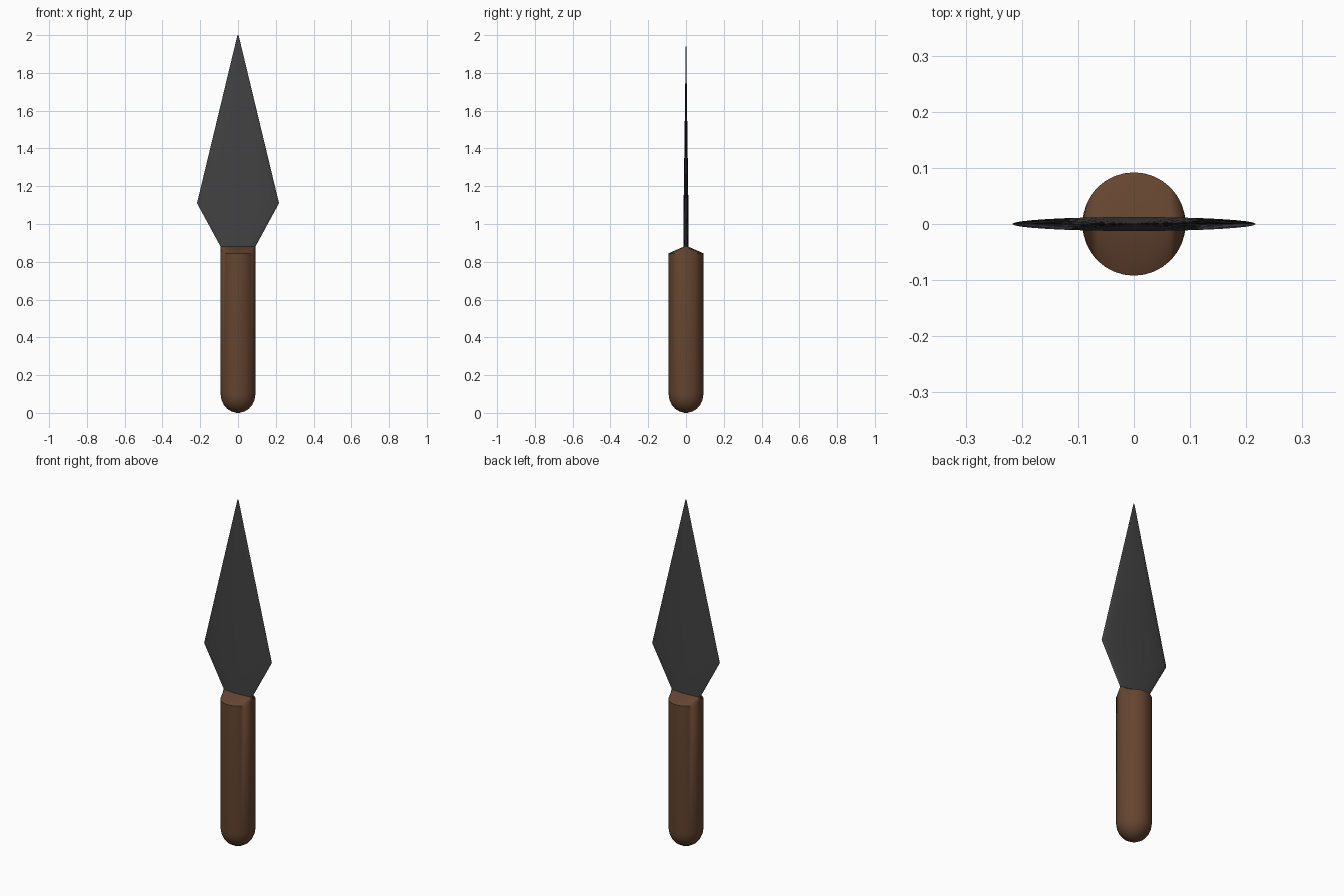
import bpy
import bmesh
import math

SEGMENTS = 32

cube = bpy.data.objects.get("Cube")
if cube:
    bpy.data.objects.remove(cube, do_unlink=True)


def make_material(name, colour):
    mat = bpy.data.materials.new(name)
    mat.use_nodes = True
    mat.diffuse_color = colour
    bsdf = mat.node_tree.nodes["Principled BSDF"]
    bsdf.inputs["Base Color"].default_value = colour
    bsdf.inputs["Roughness"].default_value = 0.7
    return mat


def loft(name, rings, mat, cap_bottom, angle):
    """Join elliptical rings, each given as (x radius, y radius, z)."""
    bm = bmesh.new()
    loops = []
    for rx, ry, z in rings:
        loop = []
        for i in range(SEGMENTS):
            a = math.tau * i / SEGMENTS
            loop.append(bm.verts.new((rx * math.cos(a), ry * math.sin(a), z)))
        loops.append(loop)
    for low, high in zip(loops, loops[1:]):
        for i in range(SEGMENTS):
            j = (i + 1) % SEGMENTS
            bm.faces.new((low[i], low[j], high[j], high[i]))
    bm.faces.new(loops[-1])
    if cap_bottom:
        bm.faces.new(loops[0][::-1])
    mesh = bpy.data.meshes.new(name)
    bm.to_mesh(mesh)
    bm.free()
    mesh.materials.append(mat)
    obj = bpy.data.objects.new(name, mesh)
    bpy.context.collection.objects.link(obj)
    bpy.ops.object.select_all(action="DESELECT")
    obj.select_set(True)
    bpy.context.view_layer.objects.active = obj
    bpy.ops.object.shade_smooth_by_angle(angle=math.radians(angle))
    return obj


wood = make_material("brown wood", (0.13, 0.06, 0.03, 1))
iron = make_material("dark iron", (0.055, 0.055, 0.055, 1))

radius = 0.092
thick = 0.0125
shoulder = 0.88

# Handle: rounded butt, straight grip, top pinched flat to meet the blade
handle_rings = []
for step in range(6):
    a = math.radians(4 + step * 17.2)
    handle_rings.append((radius * math.sin(a), radius * math.sin(a),
                         0.1 * (1 - math.cos(a)) / (1 - math.cos(math.pi / 2))))
handle_rings[0] = (*handle_rings[0][:2], 0)
handle_rings += [(radius, radius, 0.845), (radius, thick, shoulder)]
loft("handle", handle_rings, wood, True, 40)

# Blade: thin lens section flaring to its widest point, then tapering to the tip
loft("blade", [(radius, thick, shoulder),
               (0.217, thick, 1.11),
               (0.003, 0.0005, 2.0)], iron, False, 40)
